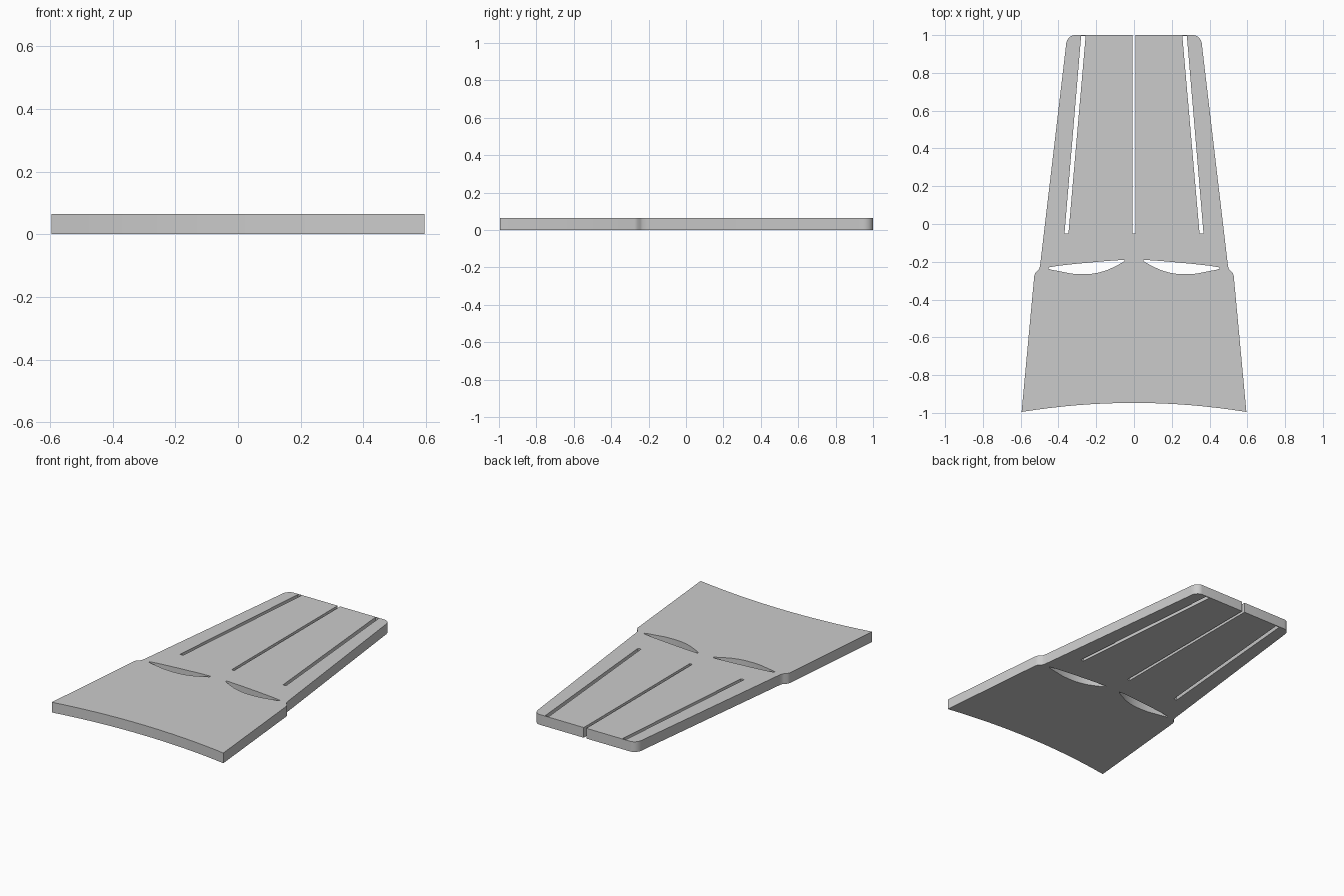
import bpy, bmesh, math

if "Cube" in bpy.data.objects:
    bpy.data.objects.remove(bpy.data.objects["Cube"])

THICK = 0.064

def mirror(pts):
    return [(-x, y) for x, y in reversed(pts)]

# Right edge, from the front corner up to the centre slit
right = [(0.595, -0.995), (0.528, -0.275), (0.522, -0.258), (0.507, -0.245),
         (0.5, -0.232), (0.496, -0.21)]
right += [(0.36, 0.945)]
for i in range(1, 9):                      # rounded back corner
    a = math.radians(90 * i / 8)
    right.append((0.314 + 0.046 * math.cos(a), 0.945 + 0.055 * math.sin(a)))
right += [(0.009, 1.0), (0.009, -0.05)]

# Concave front edge
n = 16
front = []
for i in range(1, n):
    x = -0.595 + 1.19 * i / n
    front.append((x, -0.947 - 0.048 * (abs(x) / 0.595) ** 2))

outline = right + mirror(right) + front

# Slanted side slit and curved lens-shaped opening
slit = [(0.347, -0.05), (0.368, -0.05), (0.28, 0.995), (0.256, 0.995)]
lens = [(0.048, -0.192), (0.06, -0.203), (0.1, -0.225), (0.145, -0.245),
        (0.185, -0.257), (0.225, -0.264), (0.275, -0.266), (0.33, -0.263),
        (0.38, -0.253), (0.437, -0.242), (0.453, -0.237), (0.452, -0.23),
        (0.4, -0.221), (0.3, -0.21), (0.146, -0.196), (0.07, -0.191)]

# Filled and extruded 2D profile
curve = bpy.data.curves.new("panel_profile", 'CURVE')
curve.dimensions = '2D'
curve.fill_mode = 'BOTH'
curve.extrude = THICK / 2
for pts in (outline, slit, mirror(slit), lens, mirror(lens)):
    s = curve.splines.new('POLY')
    s.points.add(len(pts) - 1)
    for p, (x, y) in zip(s.points, pts):
        p.co = (x, y, 0, 1)
    s.use_cyclic_u = True
panel = bpy.data.objects.new("slotted_panel", curve)
bpy.context.collection.objects.link(panel)
panel.location.z = THICK / 2

# Turn into a clean closed mesh
bpy.context.view_layer.objects.active = panel
panel.select_set(True)
bpy.ops.object.convert(target='MESH')
panel = bpy.context.view_layer.objects.active
bm = bmesh.new()
bm.from_mesh(panel.data)
bmesh.ops.remove_doubles(bm, verts=bm.verts, dist=0.0005)
bmesh.ops.recalc_face_normals(bm, faces=bm.faces)
bm.to_mesh(panel.data)
bm.free()
bpy.ops.object.shade_smooth_by_angle(angle=math.radians(30))
